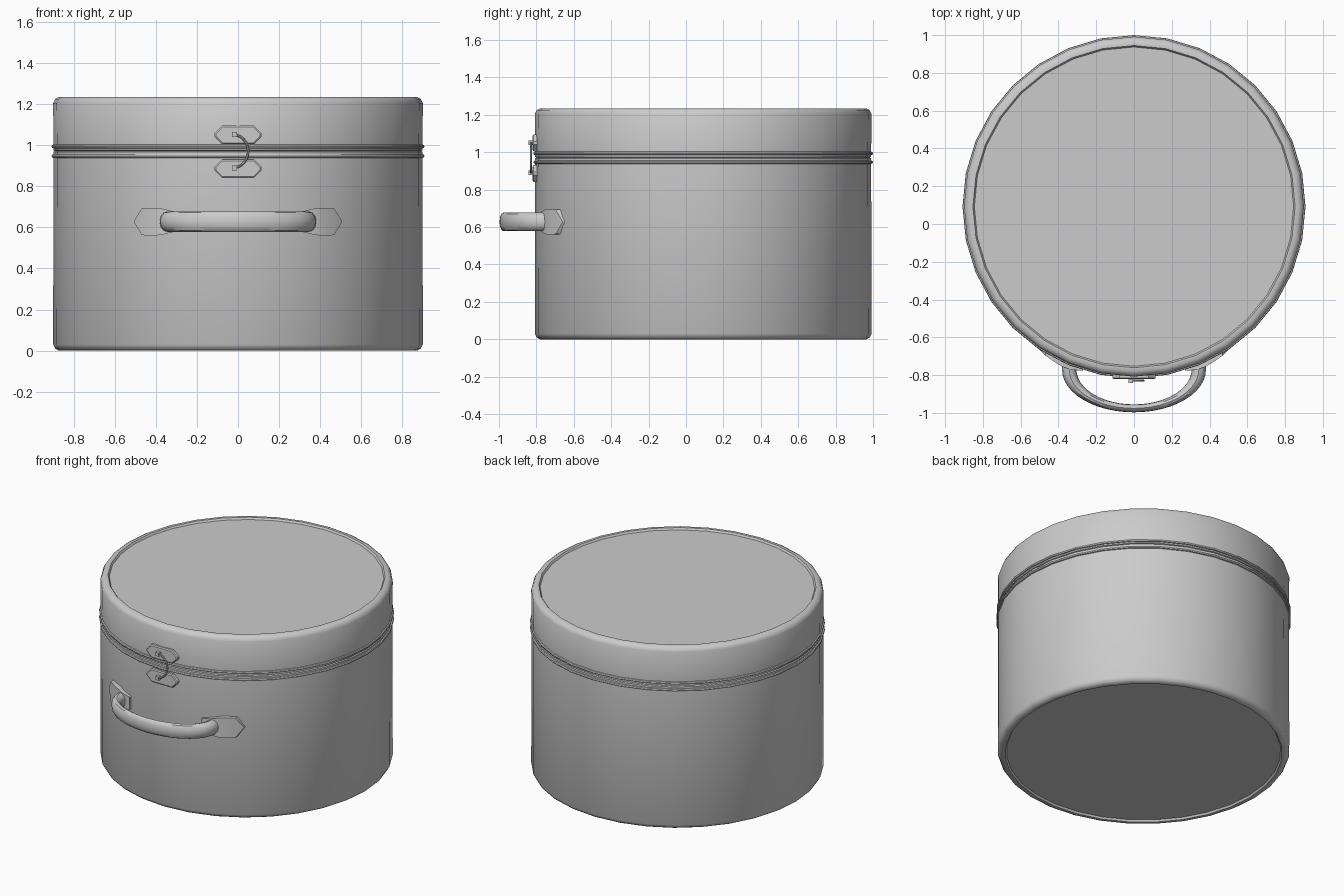
import bpy, bmesh
from math import sin, cos, pi, radians

if "Cube" in bpy.data.objects:
    bpy.data.objects.remove(bpy.data.objects["Cube"])

CY = 0.092      # y centre of the round case
SIDES = 32


def finish(name, bm, smooth=True):
    bmesh.ops.remove_doubles(bm, verts=bm.verts, dist=1e-5)
    bmesh.ops.recalc_face_normals(bm, faces=bm.faces)
    me = bpy.data.meshes.new(name)
    bm.to_mesh(me)
    bm.free()
    ob = bpy.data.objects.new(name, me)
    bpy.context.collection.objects.link(ob)
    if smooth:
        bpy.ops.object.select_all(action='DESELECT')
        ob.select_set(True)
        bpy.context.view_layer.objects.active = ob
        bpy.ops.object.shade_smooth_by_angle(angle=radians(35))
    return ob


def loft(name, rings, smooth=True):
    """Skin a list of equal closed rings and cap both ends."""
    bm = bmesh.new()
    vs = [[bm.verts.new(p) for p in ring] for ring in rings]
    n = len(rings[0])
    for a, b in zip(vs, vs[1:]):
        for i in range(n):
            j = (i + 1) % n
            bm.faces.new((a[i], a[j], b[j], b[i]))
    bm.faces.new(vs[0])
    bm.faces.new(vs[-1])
    return finish(name, bm, smooth)


def lathe(name, profile):
    ring = lambda r, z: [(r * cos(2 * pi * i / SIDES), CY + r * sin(2 * pi * i / SIDES), z)
                         for i in range(SIDES)]
    return loft(name, [ring(r, z) for r, z in profile])


def bead(z):
    """Half-round rim bead as profile points."""
    return [(0.898, z - 0.009), (0.905, z - 0.007), (0.908, z),
            (0.905, z + 0.007), (0.898, z + 0.009)]


# Case body and lid, with recessed end panels and rim beads
lathe("case_body", [(0.845, 0.012), (0.853, 0.0), (0.872, 0.0), (0.89, 0.01), (0.9, 0.03)]
      + bead(0.947) + [(0.898, 0.968), (0.89, 0.972)])
lathe("case_lid", [(0.89, 0.972), (0.898, 0.976)] + bead(0.994)
      + [(0.9, 1.205), (0.89, 1.225), (0.872, 1.235), (0.853, 1.235), (0.845, 1.223)])


# Latch plates: chamfered octagons with a bevelled front edge
def octagon(hx, hz, c, y, z):
    pts = [(hx, hz - c), (hx - c, hz), (c - hx, hz), (-hx, hz - c),
           (-hx, c - hz), (c - hx, -hz), (hx - c, -hz), (hx, c - hz)]
    return [(px, y, z + pz) for px, pz in pts]


for name, z in (("latch_plate_upper", 1.05), ("latch_plate_lower", 0.886)):
    loft(name, [octagon(0.115, 0.045, 0.037, -0.79, z),
                octagon(0.115, 0.045, 0.037, -0.815, z),
                octagon(0.108, 0.038, 0.032, -0.82, z)], False)

# Square latch pins
for name, z in (("latch_pin_upper", 1.052), ("latch_pin_lower", 0.89)):
    bm = bmesh.new()
    bmesh.ops.create_cube(bm, size=1)
    for v in bm.verts:
        v.co = (v.co.x * 0.024 - 0.018, v.co.y * 0.026 - 0.829, v.co.z * 0.024 + z)
    finish(name, bm, False)

# Curved latch hook
rings = []
for i in range(13):
    t = radians(-90 + 15 * i)
    nx, nz = cos(t), sin(t)
    cx, cz = -0.025 + 0.075 * nx, 0.971 + 0.081 * nz
    rings.append([(cx + 0.006 * cos(a) * nx, -0.829 + 0.006 * sin(a), cz + 0.006 * cos(a) * nz)
                  for a in (2 * pi * k / 8 for k in range(8))])
loft("latch_hook", rings)

# Carry handle: bowed strap thinning toward its middle
HZ = 0.628
rings = []
angles = [pi * i / 24 for i in range(25)]
path = [(1, 0, 0.05)] + [(cos(t), sin(t), 0) for t in angles] + [(-1, 0, 0.05)]
for c, s, back in path:
    ring = []
    for k in range(12):
        a = 2 * pi * k / 12
        w = cos(a)
        ring.append((c * (0.343 + 0.038 * w),
                     -0.77 + back - s * (0.206 + 0.021 * w),
                     HZ + 0.05 * sin(a)))
    rings.append(ring)
loft("carry_handle", rings)

# Handle mounting plates, pointed at their outer ends
stations = [(0.27, -0.777, 0.042), (0.33, -0.772, 0.054), (0.38, -0.755, 0.066),
            (0.425, -0.728, 0.067), (0.468, -0.697, 0.066), (0.507, -0.66, 0.002)]
for side, s in (("left", -1), ("right", 1)):
    loft("handle_plate_" + side,
         [[(s * x, y + 0.04, HZ - h), (s * x, y, HZ - h), (s * x, y, HZ + h),
           (s * x, y + 0.04, HZ + h)] for x, y, h in stations])
